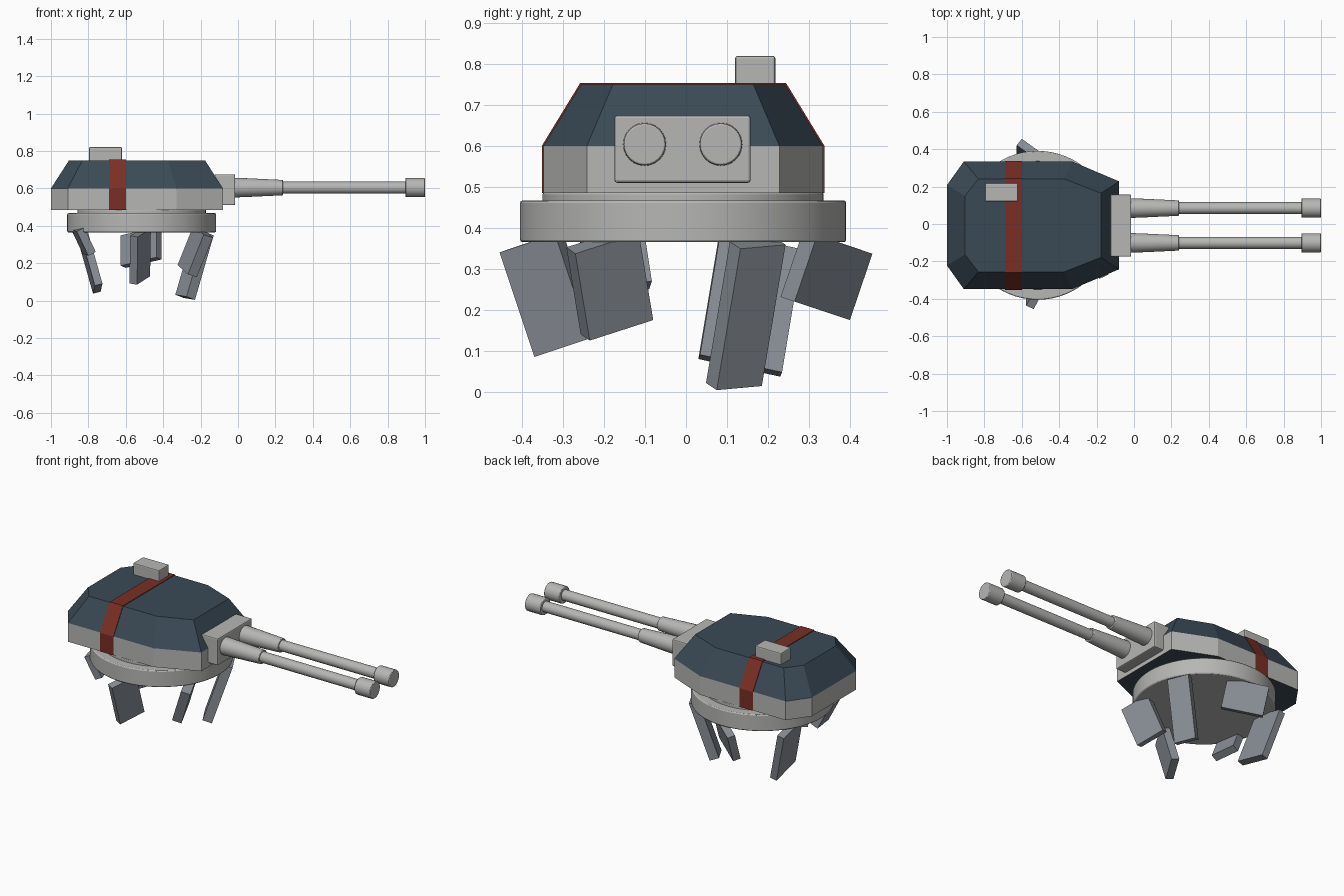
import bpy, bmesh, math
from mathutils import Vector

if "Cube" in bpy.data.objects:
    bpy.data.objects.remove(bpy.data.objects["Cube"])

CY = -0.007          # centre line of the hull
RING_X = -0.515      # centre of the turning ring


def material(name, color):
    m = bpy.data.materials.new(name)
    m.diffuse_color = (*color, 1)
    m.use_nodes = True
    m.node_tree.nodes["Principled BSDF"].inputs["Base Color"].default_value = m.diffuse_color
    return m


LIGHT = material("light_grey", (0.47, 0.47, 0.46))
NAVY = material("dark_slate_blue", (0.042, 0.068, 0.092))
RED = material("rust_red", (0.19, 0.028, 0.018))
STEEL = material("blue_grey", (0.25, 0.275, 0.31))


def finish(name, bm, mats, bevel=0.0, smooth=False):
    bmesh.ops.recalc_face_normals(bm, faces=bm.faces[:])
    me = bpy.data.meshes.new(name)
    bm.to_mesh(me)
    bm.free()
    ob = bpy.data.objects.new(name, me)
    bpy.context.collection.objects.link(ob)
    for m in mats:
        me.materials.append(m)
    if bevel:
        mod = ob.modifiers.new("edge_bevel", "BEVEL")
        mod.width = bevel
        mod.segments = 2
        mod.limit_method = 'ANGLE'
        mod.angle_limit = math.radians(50)
    if smooth:
        bpy.ops.object.select_all(action='DESELECT')
        ob.select_set(True)
        bpy.context.view_layer.objects.active = ob
        bpy.ops.object.shade_smooth_by_angle(angle=math.radians(35))
    return ob


def loft(name, rings, mats, rule=None, **kw):
    """Skin a list of equal-length point rings and cap both ends."""
    bm = bmesh.new()
    vs = [[bm.verts.new(p) for p in r] for r in rings]
    n = len(vs[0])
    for a, b in zip(vs, vs[1:]):
        for i in range(n):
            bm.faces.new((a[i], a[(i + 1) % n], b[(i + 1) % n], b[i]))
    bm.faces.new(vs[0])
    bm.faces.new(vs[-1])
    if rule:
        for f in bm.faces:
            f.material_index = rule(f)
    return finish(name, bm, mats, **kw)


def box(name, lo, hi, mat, bevel):
    corners = [(lo[0], lo[1]), (hi[0], lo[1]), (hi[0], hi[1]), (lo[0], hi[1])]
    return loft(name, [[(x, y, z) for x, y in corners] for z in (lo[2], hi[2])],
                [mat], bevel=bevel)


def lathe(name, profile, centre, axis, mat, sides, bevel):
    """Turn (position, radius) pairs about the x or z axis."""
    rings = []
    for p, r in profile:
        ring = []
        for i in range(sides):
            a = 2 * math.pi * i / sides
            c, s = r * math.cos(a), r * math.sin(a)
            if axis == 'x':
                ring.append((p, centre[0] + c, centre[1] + s))
            else:
                ring.append((centre[0] + c, centre[1] + s, p))
        rings.append(ring)
    return loft(name, rings, [mat], bevel=bevel, smooth=True)


# Faceted turret hull: light side band, dark roof and underside
half = [(-0.08, 0.235), (-0.33, 0.341), (-0.91, 0.341), (-1.0, 0.215)]
outline = half + [(x, -y) for x, y in reversed(half)]


def hull_ring(z, sx=1.0, sy=1.0):
    return [(-0.54 + (x + 0.54) * sx, CY + y * sy, z) for x, y in outline]


def hull_colour(f):
    z = f.calc_center_median().z
    return 0 if 0.49 < z < 0.6 else 1


loft("turret_hull", [hull_ring(0.485), hull_ring(0.6), hull_ring(0.75, 0.79, 0.73)],
     [LIGHT, NAVY], hull_colour)

# Red band wrapped over the hull
band = [(0.345, 0.4855), (0.345, 0.6), (0.251, 0.754)]
band += [(-y, z) for y, z in reversed(band)]
loft("red_band", [[(x, CY + y, z) for y, z in band] for x in (-0.69, -0.6)], [RED])

# Turning ring and neck
lathe("turning_ring", [(0.365, 0.398), (0.467, 0.398)], (RING_X, CY), 'z', LIGHT, 64, 0.006)
lathe("ring_neck", [(0.46, 0.343), (0.486, 0.343)], (RING_X, CY), 'z', LIGHT, 64, 0.004)

# Gun mount and roof sight
box("gun_mount", (-0.125, -0.175, 0.51), (-0.015, 0.158, 0.675), LIGHT, 0.007)
box("roof_sight", (-0.797, 0.12, 0.74), (-0.62, 0.218, 0.82), LIGHT, 0.006)

# Twin guns: sleeve, barrel, muzzle
for side, y in (("right", -0.101), ("left", 0.085)):
    c = (y, 0.604)
    lathe(side + "_sleeve", [(-0.03, 0.053), (0.05, 0.05), (0.24, 0.041)], c, 'x', LIGHT, 24, 0.003)
    lathe(side + "_barrel", [(0.22, 0.032), (0.91, 0.032)], c, 'x', LIGHT, 24, 0)
    lathe(side + "_muzzle", [(0.895, 0.051), (1.0, 0.051)], c, 'x', LIGHT, 24, 0.004)

# Slanted struts under the ring: lower outer corner, width, rise, thickness
struts = [
    ((-0.29, 0.185, 0.014), (0.06, -0.11, -0.010), (0.100, 0.058, 0.345), 0.055),
    ((-0.60, 0.400, 0.175), (0.19, -0.135, 0.045), (0.000, 0.055, 0.162), 0.045),
    ((-0.765, 0.03, 0.080), (-0.01, 0.20, -0.043), (-0.085, 0.05, 0.300), 0.042),
    ((-0.80, -0.24, 0.240), (-0.03, 0.15, 0.010), (-0.062, -0.02, 0.130), 0.045),
    ((-0.47, -0.235, 0.13), (-0.07, -0.135, -0.045), (0.004, -0.085, 0.255), 0.045),
    ((-0.275, -0.08, 0.175), (0.055, -0.155, -0.05), (0.085, -0.035, 0.212), 0.055),
]
for i, (p, w, u, t) in enumerate(struts):
    p, w, u = Vector(p), Vector(w), Vector(u)
    inward = w.cross(u).normalized() * t
    base = [p, p + w, p + w + inward, p + inward]
    loft(f"strut_{i + 1}", [base, [v + u for v in base]], [STEEL])
